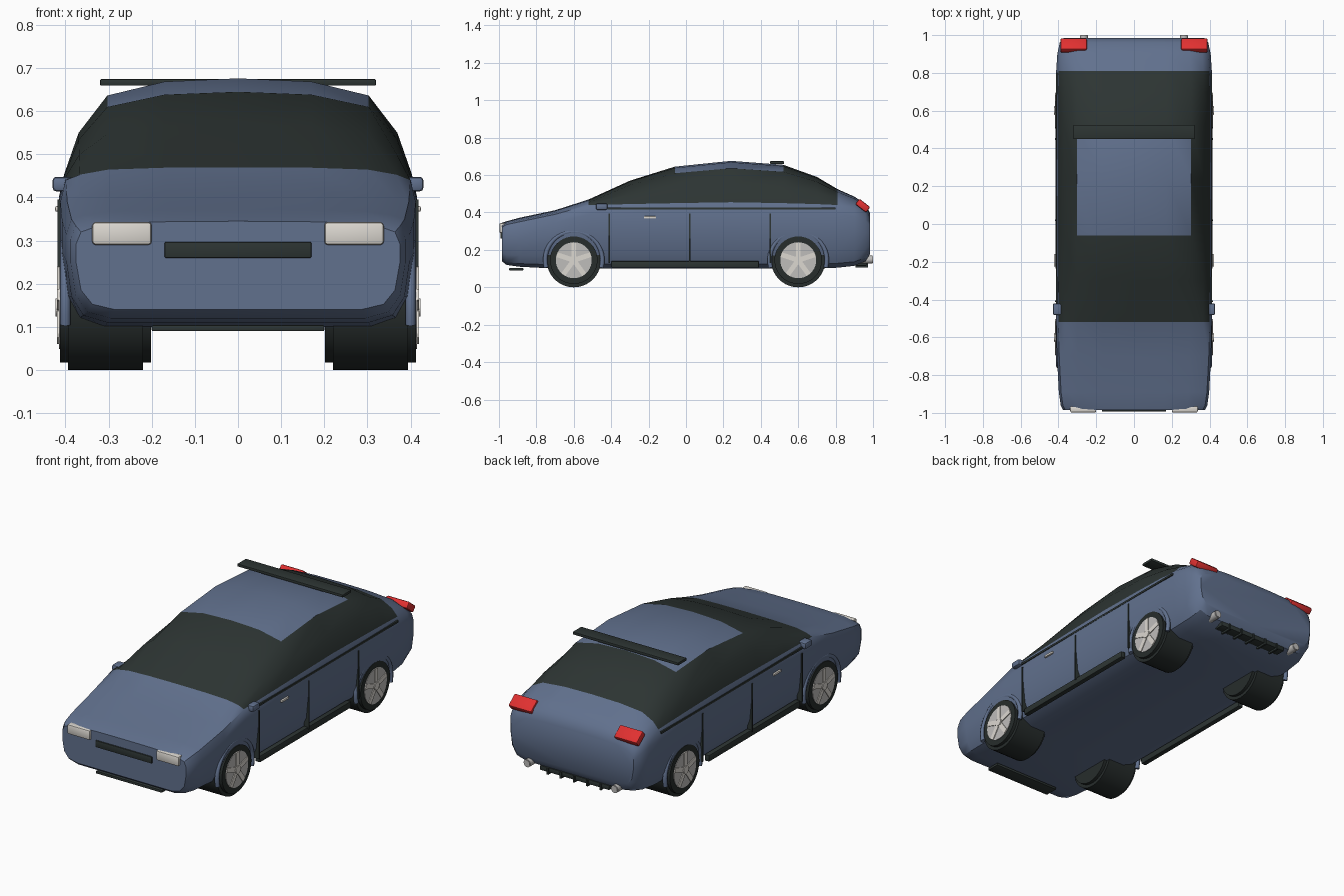
import bpy, bmesh, math
from mathutils import Matrix, Vector

if "Cube" in bpy.data.objects:
    bpy.data.objects.remove(bpy.data.objects["Cube"])


def material(name, r, g, b):
    m = bpy.data.materials.new(name)
    m.use_nodes = True
    m.diffuse_color = (r, g, b, 1)
    bsdf = next(n for n in m.node_tree.nodes if n.type == 'BSDF_PRINCIPLED')
    bsdf.inputs["Base Color"].default_value = (r, g, b, 1)
    bsdf.inputs["Roughness"].default_value = 0.6
    return m


PAINT = material("slate blue paint", 0.12, 0.165, 0.27)
DARK = material("dark glass and trim", 0.026, 0.035, 0.033)
RUBBER = material("tyre rubber", 0.02, 0.026, 0.025)
LIGHT = material("pale lamp", 0.72, 0.69, 0.64)
ALLOY = material("alloy grey", 0.52, 0.51, 0.50)
RED = material("red lamp", 0.75, 0.03, 0.03)


def finish(name, bm, *mats, angle=30):
    bmesh.ops.recalc_face_normals(bm, faces=bm.faces[:])
    me = bpy.data.meshes.new(name)
    bm.to_mesh(me)
    bm.free()
    for m in mats:
        me.materials.append(m)
    for p in me.polygons:
        p.use_smooth = True
    me.set_sharp_from_angle(angle=math.radians(angle))
    ob = bpy.data.objects.new(name, me)
    bpy.context.collection.objects.link(ob)
    return ob


def box(name, x, y, z, mat, bevel=0.0, tilt=0.0):
    """Box from (min, max) ranges, tilted about its own x axis."""
    lo, hi = Vector((x[0], y[0], z[0])), Vector((x[1], y[1], z[1]))
    bm = bmesh.new()
    bmesh.ops.create_cube(bm, size=1)
    if bevel:
        bmesh.ops.scale(bm, vec=hi - lo, verts=bm.verts)
        bmesh.ops.bevel(bm, geom=bm.edges[:], offset=bevel, segments=2,
                        profile=0.5, affect='EDGES')
    else:
        bmesh.ops.scale(bm, vec=hi - lo, verts=bm.verts)
    bm.transform(Matrix.Translation((lo + hi) / 2) @ Matrix.Rotation(tilt, 4, 'X'))
    return finish(name, bm, mat)


def cylinder(name, centre, radius, length, axis, mat, bevel=0.0, sides=32):
    bm = bmesh.new()
    bmesh.ops.create_cone(bm, cap_ends=True, segments=sides, radius1=radius,
                          radius2=radius, depth=length)
    if bevel:
        rims = [e for e in bm.edges if abs(e.verts[0].co.z - e.verts[1].co.z) < 1e-5]
        bmesh.ops.bevel(bm, geom=rims, offset=bevel, segments=2, affect='EDGES')
    turn = Matrix.Rotation(math.pi / 2, 4, 'Y' if axis == 'x' else 'X')
    bm.transform(Matrix.Translation(centre) @ turn)
    return finish(name, bm, mat)


def pair(x):
    """Side name and x range for both sides."""
    return [("left", x), ("right", (-x[1], -x[0]))]


# Body stations: y, half width, floor, beltline, top
STATIONS = [
    (-0.985, 0.375, 0.14, 0.32, 0.345), (-0.96, 0.388, 0.12, 0.335, 0.353),
    (-0.89, 0.398, 0.11, 0.35, 0.372), (-0.7, 0.408, 0.10, 0.39, 0.412),
    (-0.52, 0.412, 0.10, 0.44, 0.47), (-0.3, 0.414, 0.10, 0.445, 0.57),
    (-0.06, 0.415, 0.10, 0.45, 0.645), (0.24, 0.415, 0.10, 0.455, 0.676),
    (0.52, 0.415, 0.10, 0.45, 0.655), (0.7, 0.414, 0.10, 0.445, 0.59),
    (0.81, 0.412, 0.105, 0.44, 0.525), (0.9, 0.406, 0.115, 0.425, 0.485),
    (0.96, 0.393, 0.14, 0.395, 0.445), (0.985, 0.372, 0.18, 0.355, 0.395)]
# Half cross-section: width share, height share (lower part, then upper part)
LOWER = [(0, 0), (0.76, 0), (0.9, 0.07), (0.97, 0.25), (1, 0.6), (1, 0.85), (0.97, 1)]
UPPER = [(0.89, 0.43), (0.73, 0.82), (0.41, 0.966), (0, 1)]
BELT, ROOF = 6, 8

bm = bmesh.new()
rings = []
for y, w, floor, belt, top in STATIONS:
    half = [(fx * w, floor + fz * (belt - floor)) for fx, fz in LOWER]
    half += [(fx * w, belt + fz * (top - belt)) for fx, fz in UPPER]
    ring = half + [(-x, z) for x, z in half[-2:0:-1]]
    rings.append([bm.verts.new((x, y, z)) for x, z in ring])
count = len(rings[0])
for (a, b), (s, t) in zip(zip(rings, rings[1:]), zip(STATIONS, STATIONS[1:])):
    mid = (s[0] + t[0]) / 2
    for i in range(count):
        j = (i + 1) % count
        face = bm.faces.new((a[i], a[j], b[j], b[i]))
        level = min(i, count - 1 - i)
        cabin = level >= BELT and -0.52 < mid < 0.81
        roof = level >= ROOF and -0.06 < mid < 0.52
        face.material_index = int(cabin and not roof)
bm.faces.new(rings[0])
bm.faces.new(rings[-1])
finish("body", bm, PAINT, DARK, angle=35)

# Front end
box("grille", (-0.17, 0.17), (-0.992, -0.96), (0.26, 0.297), DARK, 0.003)
box("front_splitter", (-0.2, 0.2), (-0.945, -0.87), (0.09, 0.104), DARK, 0.003)
for side, x in pair((0.2, 0.338)):
    box(side + "_headlight", x, (-0.998, -0.962), (0.29, 0.343), LIGHT, 0.008)

# Rear end
box("roof_spoiler", (-0.32, 0.32), (0.45, 0.525), (0.659, 0.674), DARK, 0.003)
box("diffuser", (-0.21, 0.21), (0.91, 0.965), (0.115, 0.14), DARK, 0.003)
for k in range(5):
    x = -0.16 + 0.08 * k
    box("diffuser_fin", (x - 0.005, x + 0.005), (0.905, 0.972), (0.105, 0.14), DARK)
for side, x in pair((0.25, 0.39)):
    box(side + "_taillight", x, (0.908, 0.982), (0.418, 0.455), RED, 0.008, math.radians(-38))
    cylinder(side + "_exhaust", (sum(x) / 2 - math.copysign(0.055, x[0]), 0.96, 0.148),
             0.021, 0.08, 'y', ALLOY, 0.003, 20)

# Side trim
for side, x in pair((0.38, 0.43)):
    box(side + "_mirror", x, (-0.482, -0.42), (0.414, 0.448), PAINT, 0.009)
for side, x in pair((0.385, 0.413)):
    box(side + "_belt_strip", x, (-0.42, 0.8), (0.415, 0.426), DARK)
    box(side + "_side_skirt", x, (-0.4, 0.39), (0.105, 0.14), DARK, 0.004)
for side, x in pair((0.39, 0.418)):
    for y in (-0.41, 0.02, 0.45):
        box(side + "_door_seam", x, (y - 0.004, y + 0.004), (0.13, 0.395), DARK)
for side, x in pair((0.408, 0.424)):
    box(side + "_door_handle", x, (-0.225, -0.16), (0.367, 0.38), LIGHT, 0.004)

# Wheels and arch lips
HUB = 0.145
for s, side in ((1, "left"), (-1, "right")):
    for y, end in ((-0.6, "front"), (0.6, "rear")):
        name = end + "_" + side
        cylinder(name + "_tyre", (s * 0.307, y, HUB), HUB, 0.21, 'x', RUBBER, 0.018, 40)
        cylinder(name + "_rim", (s * 0.400, y, HUB), 0.1, 0.03, 'x', ALLOY, 0.004, 40)
        cylinder(name + "_hub", (s * 0.408, y, HUB), 0.024, 0.03, 'x', LIGHT, 0.003, 20)
        bm = bmesh.new()
        for k in range(5):
            turn = Matrix.Rotation(math.tau * k / 5, 4, 'X')
            new = bmesh.ops.create_cube(bm, size=1)["verts"]
            place = Matrix.Translation((s * 0.412, y, HUB)) @ turn
            place = place @ Matrix.Translation((0, 0, 0.053)) @ Matrix.Diagonal((0.014, 0.026, 0.085, 1))
            bmesh.ops.transform(bm, matrix=place, verts=new)
        finish(name + "_spokes", bm, LIGHT)

        # Arch lip: a round section swept along an arc
        bm = bmesh.new()
        loops = []
        for k in range(25):
            a = math.radians(-15 + 210 * k / 24)
            loop = []
            for n in range(8):
                b = math.tau * n / 8
                r = 0.153 + 0.012 * math.cos(b)
                loop.append(bm.verts.new((s * (0.4 + 0.012 * math.sin(b)),
                                          y + r * math.cos(a), HUB + r * math.sin(a))))
            loops.append(loop)
        for p, q in zip(loops, loops[1:]):
            for n in range(8):
                m = (n + 1) % 8
                bm.faces.new((p[n], p[m], q[m], q[n]))
        bm.faces.new(loops[0])
        bm.faces.new(loops[-1])
        finish(name + "_arch_lip", bm, PAINT, angle=60)
